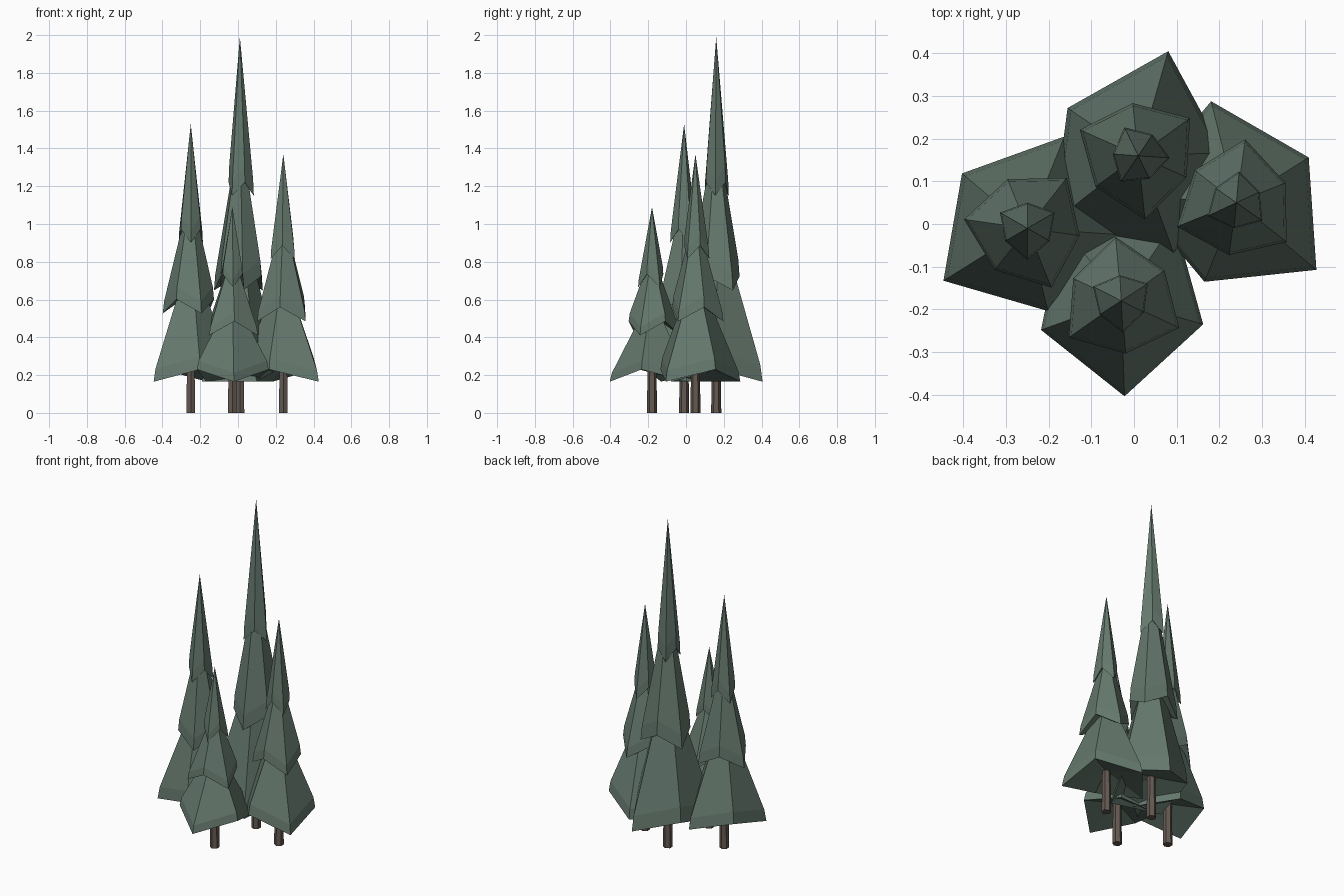
import bpy
import bmesh
from math import cos, sin, radians

cube = bpy.data.objects.get("Cube")
if cube:
    bpy.data.objects.remove(cube, do_unlink=True)


def material(name, rgb):
    mat = bpy.data.materials.new(name)
    mat.use_nodes = True
    mat.diffuse_color = (*rgb, 1)
    mat.node_tree.nodes["Principled BSDF"].inputs["Base Color"].default_value = (*rgb, 1)
    return mat


GREEN = material("needle green", (0.13, 0.19, 0.155))
BROWN = material("bark brown", (0.13, 0.10, 0.085))


def finish(bm, name, mat, x, y):
    bmesh.ops.recalc_face_normals(bm, faces=bm.faces[:])
    mesh = bpy.data.meshes.new(name)
    bm.to_mesh(mesh)
    bm.free()
    mesh.materials.append(mat)
    obj = bpy.data.objects.new(name, mesh)
    obj.location = (x, y, 0)
    bpy.context.collection.objects.link(obj)


def foliage_tier(name, x, y, sides, start, long_r, short_r, base, top, lift):
    """Faceted cone whose even corners reach further out and hang lower."""
    bm = bmesh.new()
    band = 0.1 * (top - base)
    rim, shoulder = [], []
    for i in range(sides):
        a = radians(start + 360 * i / sides)
        r, z = (short_r, base + lift) if i % 2 else (long_r, base)
        rim.append(bm.verts.new((r * cos(a), r * sin(a), z)))
        s = r * 0.95
        shoulder.append(bm.verts.new((s * cos(a), s * sin(a), z + band)))
    tip = bm.verts.new((0, 0, top))
    hollow = bm.verts.new((0, 0, base + lift + 0.03))
    for i in range(sides):
        j = (i + 1) % sides
        bm.faces.new((rim[i], rim[j], shoulder[j], shoulder[i]))
        bm.faces.new((shoulder[i], shoulder[j], tip))
        bm.faces.new((rim[j], rim[i], hollow))
    finish(bm, name, GREEN, x, y)


def trunk(name, x, y):
    bm = bmesh.new()
    bmesh.ops.create_cone(bm, cap_ends=True, segments=6, radius1=0.027,
                          radius2=0.022, depth=0.32)
    bmesh.ops.translate(bm, verts=bm.verts[:], vec=(0, 0, 0.16))
    finish(bm, name, BROWN, x, y)


# name, position, height, corner directions of the three tiers, spread of the lowest
TREES = [
    ("back", 0.01, 0.16, 1.99, (290, 36, 356), 0.255),
    ("left_side", 0.24, 0.05, 1.37, (176, 82, 85), 0.245),
    ("right_side", -0.25, -0.01, 1.53, (68, 172, 150), 0.232),
    ("front", -0.03, -0.18, 1.09, (128, 95, 153), 0.224),
]
# name, sides, start and end along the crown, long radius, short radius, corner lift
LOW = 0.165
for tree, x, y, height, turn, spread in TREES:
    crown = height - LOW
    trunk(tree + "_trunk", x, y)
    tiers = [
        ("lower", 5, 0, 0.5, spread, 0.2, 0.065),
        ("middle", 6, 0.265, 0.74, 0.15, 0.124, 0.075),
        ("top", 6, 0.54, 1, 0.074, 0.06, 0.07),
    ]
    for (tier, sides, lo, hi, long_r, short_r, lift), start in zip(tiers, turn):
        foliage_tier(f"{tree}_{tier}_foliage", x, y, sides, start, long_r, short_r,
                     LOW + crown * lo, LOW + crown * hi, lift)
